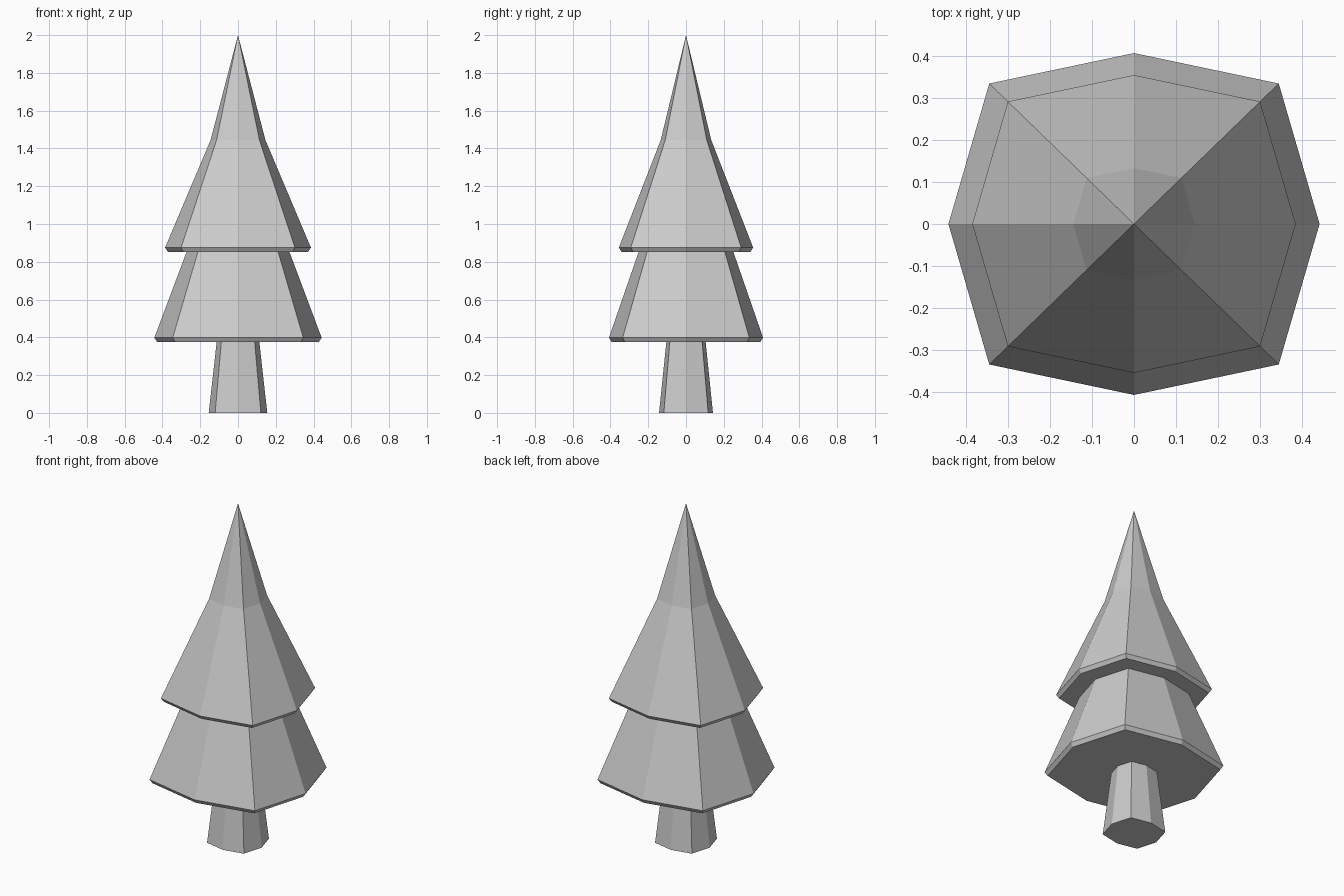
import bpy
import bmesh

if "Cube" in bpy.data.objects:
    bpy.data.objects.remove(bpy.data.objects["Cube"])

# Slightly irregular eight-sided outline, relative to the x radius
OUTLINE = [(1, 0), (0.78, 0.757), (0, 0.921), (-0.78, 0.757),
           (-1, 0), (-0.78, -0.757), (0, -0.921), (0.78, -0.757)]


def faceted_part(name, profile):
    """Sweep a (radius, height) profile round the outline; radius 0 closes to a point."""
    bm = bmesh.new()
    rings = []
    for r, z in profile:
        if r == 0:
            rings.append([bm.verts.new((0, 0, z))] * 8)
        else:
            rings.append([bm.verts.new((r * x, r * y, z)) for x, y in OUTLINE])
    for a, b in zip(rings, rings[1:]):
        for i in range(8):
            j = (i + 1) % 8
            corners = list(dict.fromkeys([a[i], a[j], b[j], b[i]]))
            bm.faces.new(corners)
    mesh = bpy.data.meshes.new(name)
    bm.to_mesh(mesh)
    bm.free()
    obj = bpy.data.objects.new(name, mesh)
    bpy.context.collection.objects.link(obj)
    return obj


# Tapered trunk with a flat base, meeting the underside of the boughs
faceted_part("trunk", [(0, 0), (0.155, 0), (0.113, 0.375)])

# Lower skirt of boughs: flat underside, thin bevelled lip, sloping sides
faceted_part("lower_boughs", [(0.113, 0.375), (0.428, 0.375),
                              (0.443, 0.398), (0.272, 0.853)])

# Upper boughs: same lip, then a steeper tip above the bend
faceted_part("upper_boughs", [(0.272, 0.853), (0.371, 0.853), (0.386, 0.875),
                              (0.145, 1.445), (0, 2.0)])
